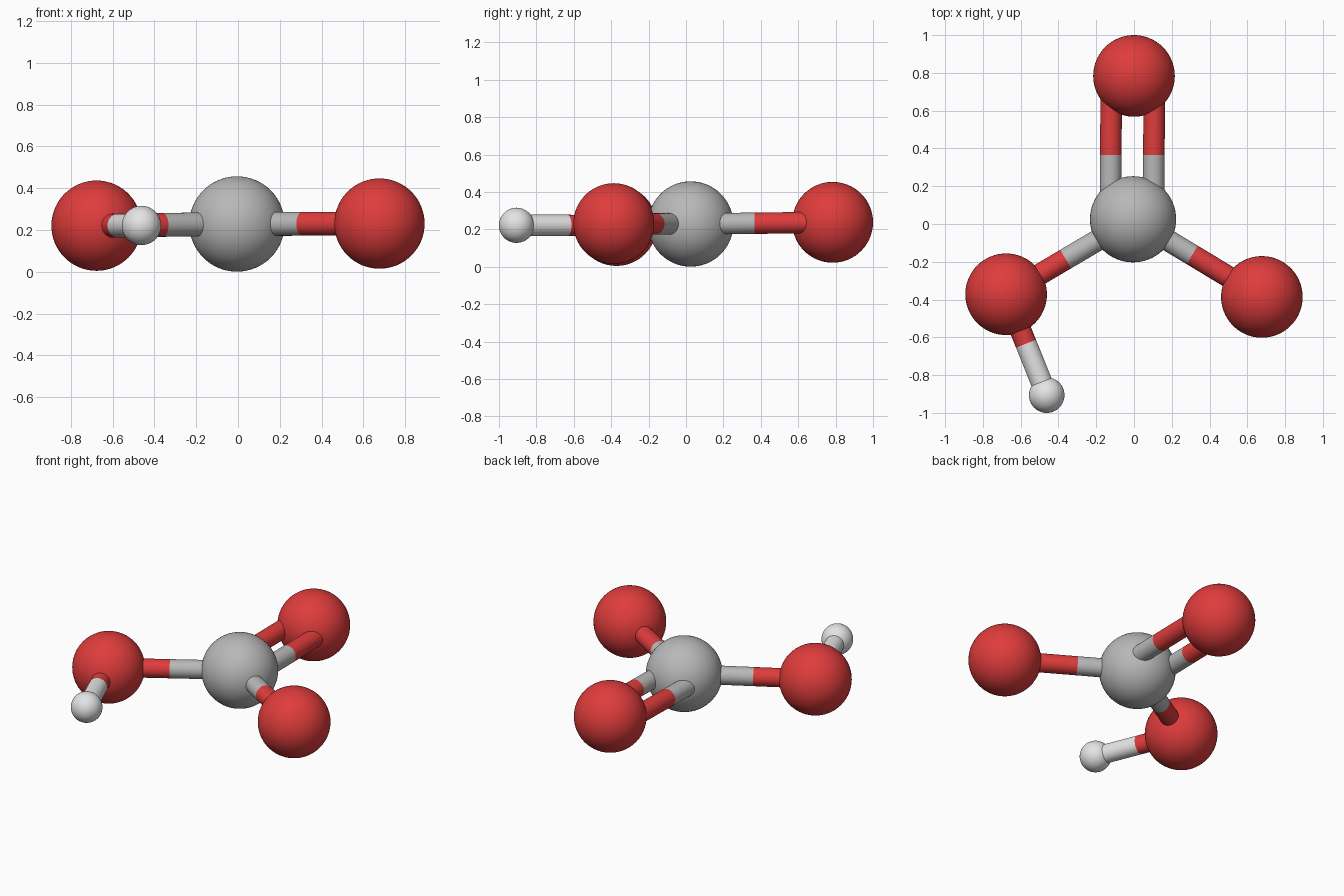
import bpy
from mathutils import Vector

if "Cube" in bpy.data.objects:
    bpy.data.objects.remove(bpy.data.objects["Cube"])


def material(name, rgb):
    m = bpy.data.materials.new(name)
    m.diffuse_color = (*rgb, 1.0)
    m.use_nodes = True
    m.node_tree.nodes["Principled BSDF"].inputs["Base Color"].default_value = m.diffuse_color
    return m


GREY = material("carbon grey", (0.48, 0.48, 0.48))
RED = material("oxygen red", (0.74, 0.045, 0.045))
WHITE = material("hydrogen white", (0.78, 0.78, 0.78))

BOND_R = 0.057      # radius of every bond stick
PAIR_OFFSET = 0.114  # sideways shift of each stick in the double bond

# Atom centres
C = Vector((-0.005, 0.025, 0.229))
O_DOUBLE = Vector((0.0, 0.784, 0.238))
O_LEFT = Vector((-0.677, -0.372, 0.221))
O_RIGHT = Vector((0.677, -0.386, 0.231))
H = Vector((-0.462, -0.906, 0.222))


def finish(name, mat):
    ob = bpy.context.object
    ob.name = name
    ob.data.materials.append(mat)
    bpy.ops.object.shade_smooth_by_angle()


def atom(name, centre, radius, mat):
    bpy.ops.mesh.primitive_uv_sphere_add(segments=64, ring_count=32,
                                         radius=radius, location=centre)
    finish(name, mat)


def stick(name, a, b, mat):
    d = b - a
    bpy.ops.mesh.primitive_cylinder_add(vertices=32, radius=BOND_R,
                                        depth=d.length, location=(a + b) / 2)
    bpy.context.object.rotation_euler = d.to_track_quat('Z', 'Y').to_euler()
    finish(name, mat)


def bond(name, a, b, mat_a, mat_b, split, shift=Vector()):
    # Two-colour stick, changing colour at the split fraction
    a, b = a + shift, b + shift
    mid = a.lerp(b, split)
    stick(name + "_inner_half", a, mid, mat_a)
    stick(name + "_outer_half", mid, b, mat_b)


# Atoms
atom("carbon_atom", C, 0.228, GREY)
atom("double_bonded_oxygen", O_DOUBLE, 0.216, RED)
atom("hydroxyl_oxygen", O_LEFT, 0.216, RED)
atom("single_oxygen", O_RIGHT, 0.216, RED)
atom("hydrogen_atom", H, 0.094, WHITE)

# Single bonds
bond("hydroxyl_carbon_bond", C, O_LEFT, GREY, RED, 0.53)
bond("single_oxygen_bond", C, O_RIGHT, GREY, RED, 0.46)
bond("hydrogen_bond_stick", O_LEFT, H, RED, WHITE, 0.49)

# Double bond: two parallel sticks side by side
for side, sign in (("left", -1), ("right", 1)):
    bond("double_bond_" + side, C, O_DOUBLE, GREY, RED, 0.45,
         Vector((sign * PAIR_OFFSET - 0.006, 0, 0)))
